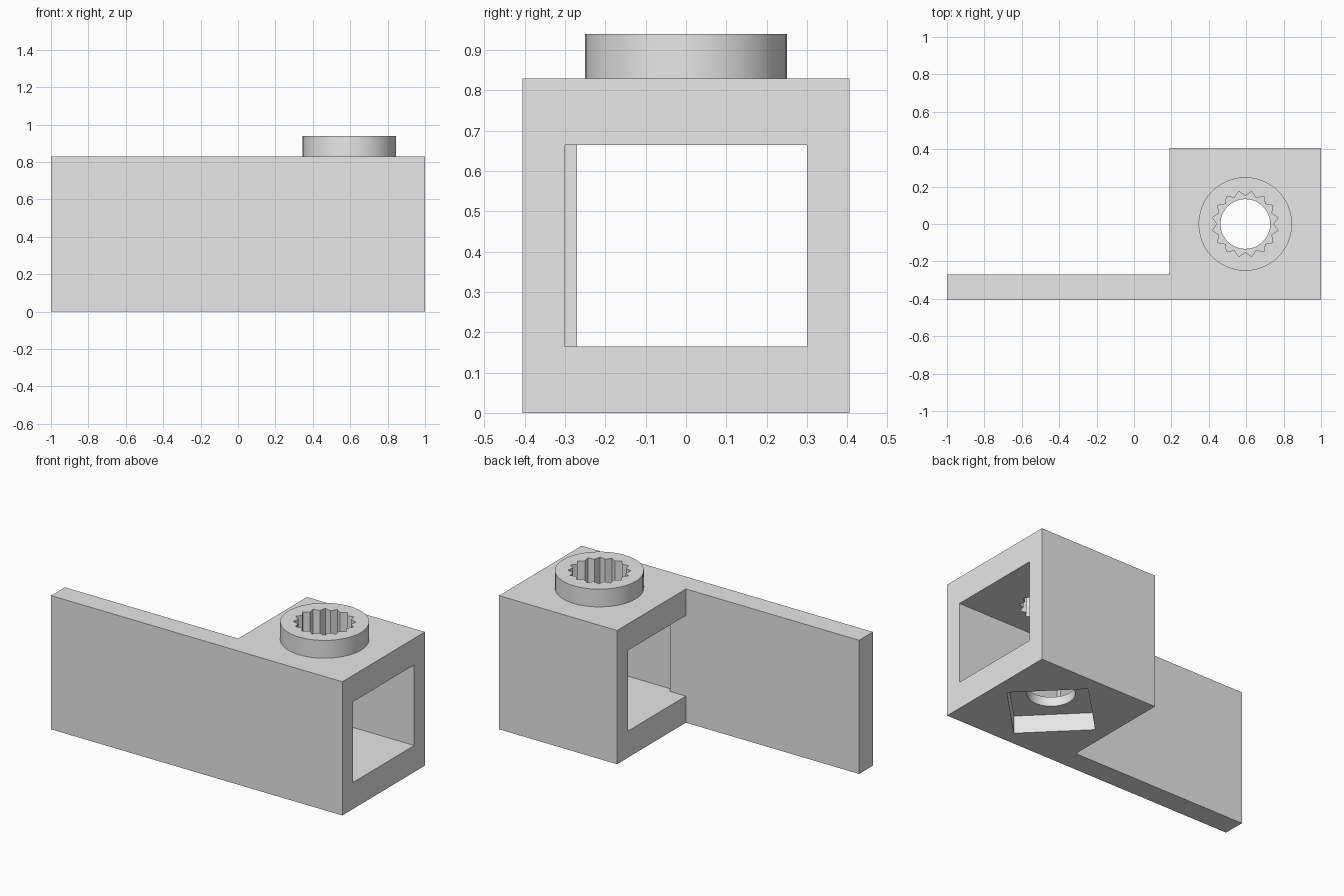
import bpy, bmesh
from math import cos, sin, pi, radians

if "Cube" in bpy.data.objects:
    bpy.data.objects.remove(bpy.data.objects["Cube"], do_unlink=True)

grey = bpy.data.materials.new("light_grey")
grey.use_nodes = True
COLOUR = (0.8, 0.8, 0.8, 1)
grey.diffuse_color = COLOUR
grey.node_tree.nodes["Principled BSDF"].inputs["Base Color"].default_value = COLOUR

CX = 0.595      # centre of the block
TOP = 0.83


def prism(name, outline, z0, z1):
    """Extrude a plan outline from z0 to z1."""
    bm = bmesh.new()
    base = bm.faces.new([bm.verts.new((x, y, z0)) for x, y in outline])
    top = bmesh.ops.extrude_face_region(bm, geom=[base])["geom"]
    bmesh.ops.translate(bm, vec=(0, 0, z1 - z0),
                        verts=[v for v in top if isinstance(v, bmesh.types.BMVert)])
    bmesh.ops.recalc_face_normals(bm, faces=bm.faces[:])
    mesh = bpy.data.meshes.new(name)
    bm.to_mesh(mesh)
    bm.free()
    mesh.materials.append(grey)
    obj = bpy.data.objects.new(name, mesh)
    bpy.context.collection.objects.link(obj)
    return obj


def ring(radii, count):
    """Points around the block centre; radii alternate along the ring."""
    pts = []
    for i in range(count):
        a = 2 * pi * i / count
        r = radii[i % len(radii)]
        pts.append((CX + r * cos(a), r * sin(a)))
    return pts


def combine(target, tool, operation):
    mod = target.modifiers.new("combine", "BOOLEAN")
    mod.object = tool
    mod.operation = operation
    mod.solver = "EXACT"
    tool.hide_render = True
    bpy.context.view_layer.objects.active = target
    bpy.ops.object.modifier_apply(modifier=mod.name)
    bpy.data.objects.remove(tool, do_unlink=True)


# Block with the thin wall running along the front
body = prism("block_with_wall_and_stud",
             [(-1, -0.405), (1, -0.405), (1, 0.405),
              (0.19, 0.405), (0.19, -0.27), (-1, -0.27)], 0, TOP)

# Round stud on top
combine(body, prism("stud", ring([0.25], 48), 0.75, 0.94), "UNION")

# Side tunnel, slightly narrower where it meets the wall
combine(body, prism("tunnel_cutter",
                    [(0.1, -0.27), (0.3, -0.27), (0.3, -0.3),
                     (1.1, -0.3), (1.1, 0.3), (0.1, 0.3)], 0.165, 0.665), "DIFFERENCE")

# Toothed hole through the stud
combine(body, prism("toothed_hole_cutter", ring([0.151, 0.178], 32), 0.5, 1.1), "DIFFERENCE")

# Diamond recess underneath and the round hole above it
combine(body, prism("recess_cutter", ring([0.317], 4), -0.1, 0.108), "DIFFERENCE")
combine(body, prism("round_hole_cutter", ring([0.133], 48), 0.05, 0.3), "DIFFERENCE")

# Smooth round walls, crisp edges
bpy.ops.object.select_all(action="DESELECT")
body.select_set(True)
bpy.context.view_layer.objects.active = body
bpy.ops.object.shade_smooth_by_angle(angle=radians(20))
